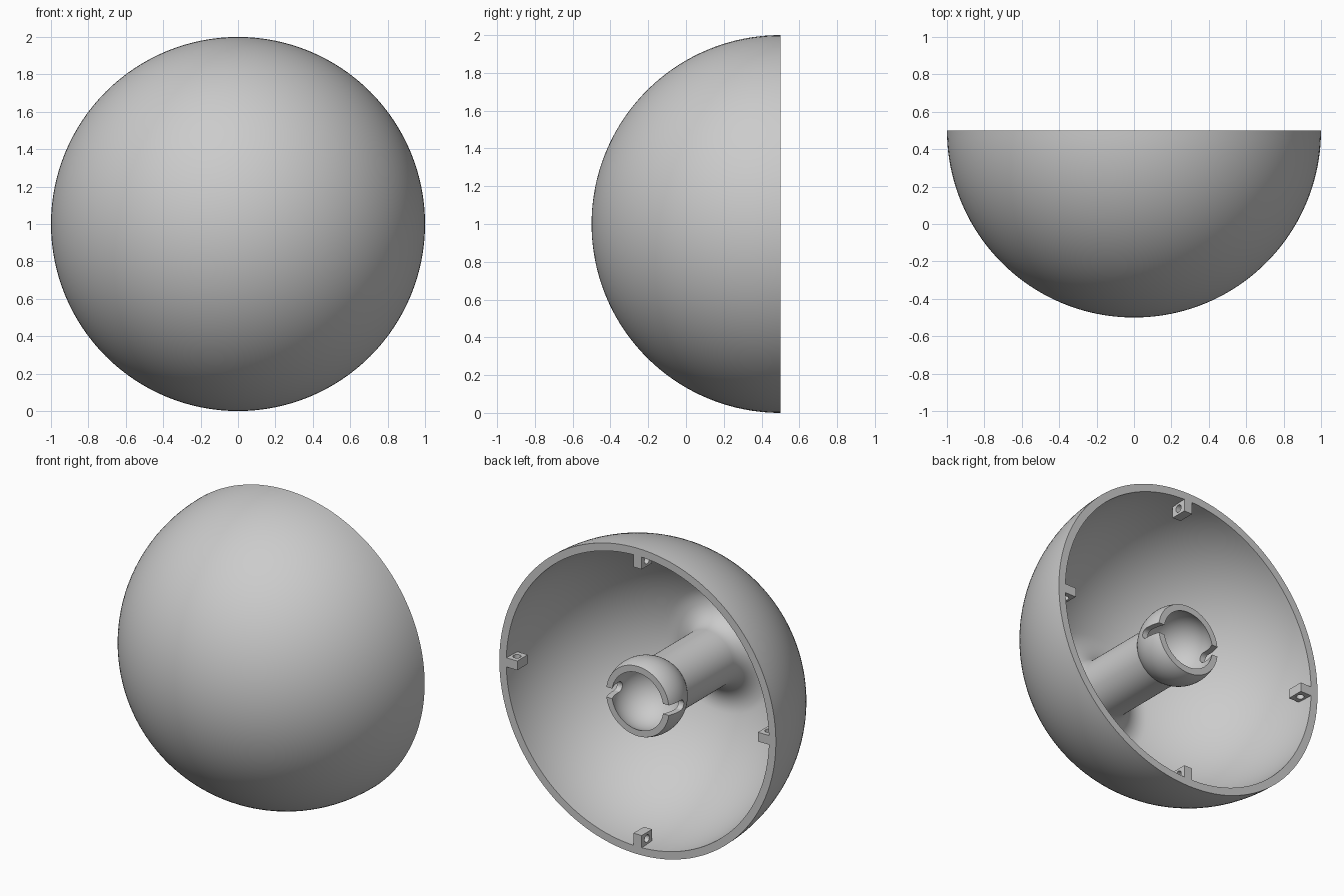
import bpy, bmesh, math
from math import sin, cos, pi, sqrt, asin, atan2
from mathutils import Matrix, Vector

if "Cube" in bpy.data.objects:
    bpy.data.objects.remove(bpy.data.objects["Cube"])

RIM_Y = 0.5
grey = bpy.data.materials.new("plain_grey")
grey.use_nodes = True
grey.diffuse_color = (0.6, 0.6, 0.6, 1)
grey.node_tree.nodes["Principled BSDF"].inputs["Base Color"].default_value = (0.6, 0.6, 0.6, 1)


def add_object(name, bm):
    bmesh.ops.recalc_face_normals(bm, faces=bm.faces)
    mesh = bpy.data.meshes.new(name)
    bm.to_mesh(mesh)
    bm.free()
    mesh.materials.append(grey)
    obj = bpy.data.objects.new(name, mesh)
    bpy.context.collection.objects.link(obj)
    return obj


def select(obj):
    bpy.ops.object.select_all(action='DESELECT')
    obj.select_set(True)
    bpy.context.view_layer.objects.active = obj


def cut(obj, cutter):
    cutter.hide_render = True
    mod = obj.modifiers.new("cut", 'BOOLEAN')
    mod.operation, mod.solver, mod.object = 'DIFFERENCE', 'EXACT', cutter
    select(obj)
    bpy.ops.object.modifier_apply(modifier=mod.name)
    bpy.data.objects.remove(cutter)


def smooth(obj):
    select(obj)
    bpy.ops.object.shade_smooth_by_angle(angle=math.radians(30))


def arc(cr, cd, radius, start, end, steps):
    """Arc points as (distance from axis, depth behind the rim)."""
    angles = [start + (end - start) * i / steps for i in range(steps + 1)]
    return [(cr + radius * cos(a), cd + radius * sin(a)) for a in angles]


def box(name, size, centre):
    bm = bmesh.new()
    bmesh.ops.create_cube(bm, size=1, matrix=Matrix.Translation(centre) @ Matrix.Diagonal((*size, 1)))
    return add_object(name, bm)


def rod(name, radius, length, centre, axis):
    bm = bmesh.new()
    turn = Vector((0, 0, 1)).rotation_difference(Vector(axis)).to_matrix().to_4x4()
    bmesh.ops.create_cone(bm, cap_ends=True, segments=32, radius1=radius, radius2=radius,
                          depth=length, matrix=Matrix.Translation(centre) @ turn)
    return add_object(name, bm)


# Dome, filleted post and ball socket turned as one profile
INNER, POST, FILLET = 0.95, 0.185, 0.15
BALL, CAVITY, BALL_D = 0.245, 0.207, 0.09
fr = POST + FILLET
fd = sqrt((INNER - FILLET) ** 2 - fr ** 2)
tangent = atan2(fd, fr)
profile = arc(0, 0, 1, pi / 2, 0, 40)
profile += arc(0, 0, INNER, 0, tangent, 32)
profile += arc(fr, fd, FILLET, tangent, pi, 14)[1:]
profile += arc(0, BALL_D, BALL, math.acos(POST / BALL), -asin(BALL_D / BALL), 16)
profile += arc(0, BALL_D, CAVITY, -asin(BALL_D / CAVITY), pi / 2, 20)

bm = bmesh.new()
verts = [bm.verts.new((r, RIM_Y - d, 1)) for r, d in profile]
edges = [bm.edges.new(pair) for pair in zip(verts, verts[1:])]
bmesh.ops.spin(bm, geom=verts + edges, cent=(0, 0, 1), axis=(0, 1, 0),
               angle=2 * pi, steps=128, use_merge=True)
bmesh.ops.remove_doubles(bm, verts=bm.verts, dist=0.0001)
dome = add_object("dome_with_socket", bm)

# Round-ended slots on both sides of the socket
SLOT_R, SLOT_D = 0.033, 0.1
for side in (-1, 1):
    x = side * 0.22
    cut(dome, rod("slot_end_cutter", SLOT_R, 0.16, (x, RIM_Y - SLOT_D, 1), (1, 0, 0)))
    cut(dome, box("slot_cutter", (0.16, SLOT_D + 0.05, 2 * SLOT_R),
                  (x, RIM_Y - SLOT_D / 2 + 0.025, 1)))
smooth(dome)

# Four drilled lugs inside the rim
LUG_IN, LUG_OUT, LUG_Y = 0.87, 0.965, 0.108
for name, ux, uz in (("left", 1, 0), ("right", -1, 0), ("top", 0, 1), ("bottom", 0, -1)):
    mid = (LUG_IN + LUG_OUT) / 2
    depth = LUG_OUT - LUG_IN
    size = (depth if ux else 0.06, LUG_Y, depth if uz else 0.06)
    lug = box(name + "_lug", size, (ux * mid, RIM_Y - LUG_Y / 2, 1 + uz * mid))
    hole = (ux * 0.91, RIM_Y - LUG_Y / 2, 1 + uz * 0.91)
    cut(lug, rod("hole_cutter", 0.024, 0.2, hole, (abs(uz), 0, abs(ux))))
    smooth(lug)
